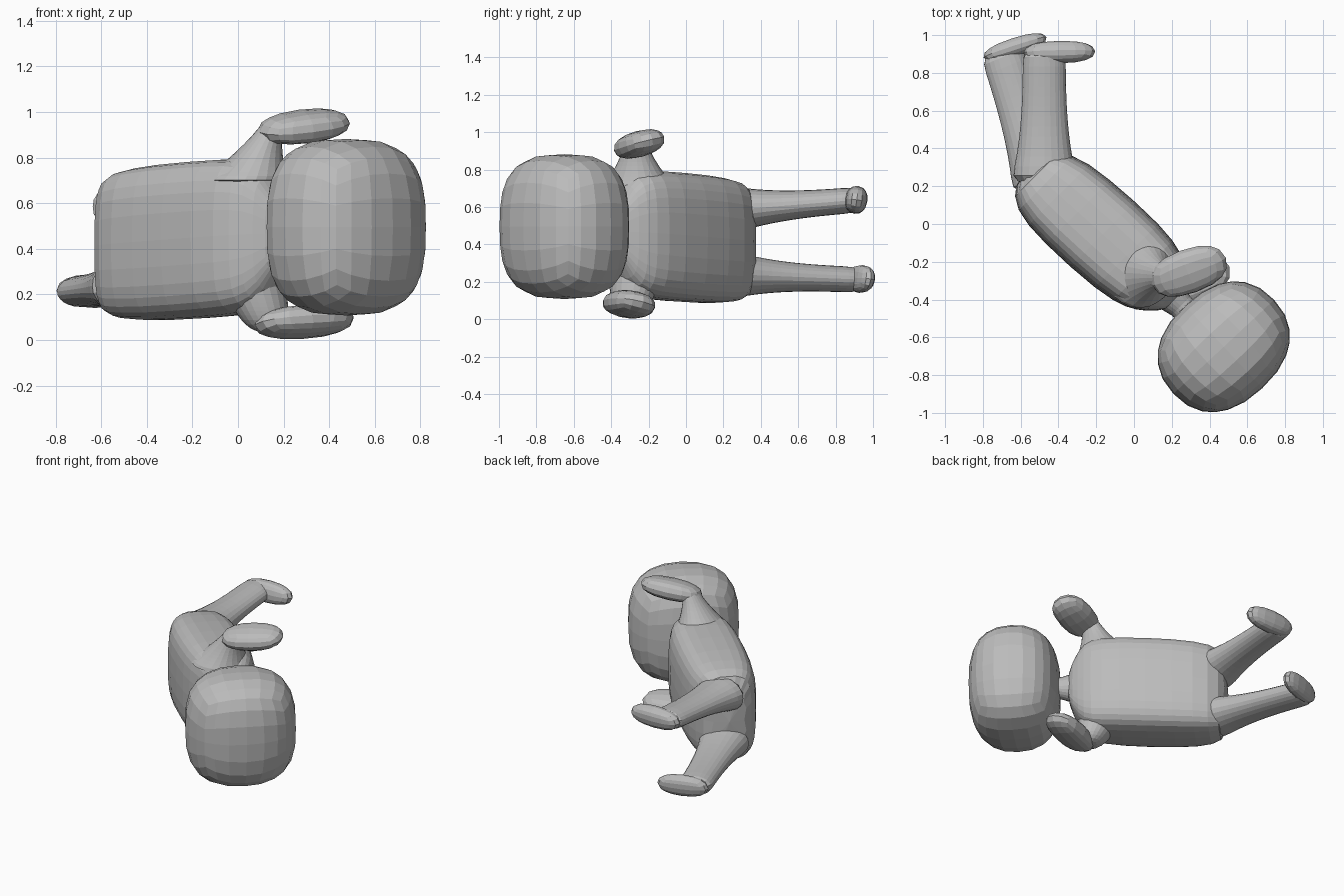
import bpy, bmesh
from math import cos, sin, pi, radians
from mathutils import Vector, Euler

cube = bpy.data.objects.get("Cube")
if cube:
    bpy.data.objects.remove(cube)

grey = bpy.data.materials.new("plain grey")
grey.use_nodes = True
grey.diffuse_color = (0.5, 0.5, 0.5, 1)
grey.node_tree.nodes["Principled BSDF"].inputs["Base Color"].default_value = grey.diffuse_color

RIGHT, BACK, UP = Vector((1, 0, 0)), Vector((0, 1, 0)), Vector((0, 0, 1))


def finish(name, bm):
    bmesh.ops.recalc_face_normals(bm, faces=bm.faces)
    mesh = bpy.data.meshes.new(name)
    bm.to_mesh(mesh)
    bm.free()
    mesh.materials.append(grey)
    obj = bpy.data.objects.new(name, mesh)
    bpy.context.collection.objects.link(obj)
    return obj


def power(value, exponent):
    return abs(value) ** exponent * (1 if value >= 0 else -1)


def loft(name, start, end, axis_a, axis_b, stations, squareness=2, sides=12):
    """Tube from start to end; stations are (fraction, half width a, half width b)."""
    start, end = Vector(start), Vector(end)
    bm = bmesh.new()
    loops = []
    for fraction, half_a, half_b in stations:
        centre = start.lerp(end, fraction)
        loop = []
        for i in range(sides):
            angle = 2 * pi * (i + 0.5) / sides
            a = half_a * power(cos(angle), 2 / squareness)
            b = half_b * power(sin(angle), 2 / squareness)
            loop.append(bm.verts.new(centre + (axis_a * a + axis_b * b) * 1.03))
        loops.append(loop)
    for low, high in zip(loops, loops[1:]):
        for i in range(sides):
            j = (i + 1) % sides
            bm.faces.new((low[i], low[j], high[j], high[i]))
    bm.faces.new(loops[0])
    bm.faces.new(loops[-1])
    obj = finish(name, bm)
    soften = obj.modifiers.new("soften", "SUBSURF")
    soften.levels = soften.render_levels = 1


def limb(name, start, end, axis_a, axis_b, tip_a, tip_b, flare, curve, rings=8):
    """Limb that flares out towards the body."""
    stations = []
    for i in range(rings):
        t = i / (rings - 1)
        extra = flare * (1 - t) ** curve
        stations.append((t, tip_a + extra, tip_b + extra))
    loft(name, start, end, axis_a, axis_b, stations)


def blob(name, centre, half, angles, across=2.3, upright=2.2, cuts=3):
    """Rounded box: across squares its outline, upright squares its height."""
    bm = bmesh.new()
    bmesh.ops.create_cube(bm, size=2)
    bmesh.ops.subdivide_edges(bm, edges=bm.edges[:], cuts=cuts, use_grid_fill=True)
    turn = Euler([radians(degrees) for degrees in angles]).to_matrix()
    for vert in bm.verts:
        x, y, z = vert.co
        outline = (abs(x) ** across + abs(y) ** across) ** (upright / across)
        unit = vert.co / (outline + abs(z) ** upright) ** (1 / upright)
        vert.co = turn @ (unit * Vector(half)) + Vector(centre)
    return finish(name, bm)


# Head
blob("head", (0.475, -0.65, 0.495), (0.365, 0.3, 0.387), (0, 0, 43), upright=2.9, cuts=5)

# Torso, from the hips to the base of the neck
slant = (RIGHT + BACK).normalized()
loft("torso", (-0.56, 0.3, 0.41), (0.23, -0.41, 0.47), slant, UP, [
    (0, 0.11, 0.29),
    (0.1, 0.21, 0.32),
    (0.3, 0.24, 0.34),
    (0.7, 0.24, 0.34),
    (0.85, 0.2, 0.33),
    (0.92, 0.15, 0.27),
    (1, 0.07, 0.08),
], squareness=3.8, sides=16)

# Neck
loft("neck", (0.14, -0.33, 0.48), (0.38, -0.56, 0.49), slant, UP,
     [(0, 0.12, 0.15), (0.3, 0.08, 0.09), (0.6, 0.06, 0.06), (1, 0.1, 0.1)])

# Arms rise out of the shoulders
limb("left_arm", (0.02, -0.25, 0.68), (0.16, -0.27, 0.96), RIGHT, BACK, 0.05, 0.06, 0.16, 1.5)
limb("right_arm", (0.04, -0.26, 0.3), (0.14, -0.3, 0.03), RIGHT, BACK, 0.06, 0.06, 0.1, 0.5)

# Mitten hands
blob("left_hand", (0.29, -0.25, 0.937), (0.21, 0.12, 0.07), (12, -7, 20))
blob("right_hand", (0.29, -0.305, 0.08), (0.23, 0.12, 0.07), (-14, -3, 20))

# Legs flare at the hips
shin_side = (RIGHT + BACK * 0.4).normalized()
limb("left_leg", (-0.475, 0.2, 0.58), (-0.475, 0.94, 0.64), RIGHT, UP, 0.115, 0.07, 0.07, 3)
limb("right_leg", (-0.47, 0.2, 0.24), (-0.71, 0.94, 0.21), shin_side, UP, 0.115, 0.07, 0.07, 3)

# Feet point away from the shins
blob("left_foot", (-0.395, 0.91, 0.638), (0.19, 0.06, 0.075), (-8, 0, 1))
blob("right_foot", (-0.63, 0.935, 0.215), (0.175, 0.05, 0.075), (-8, 0, 18))
